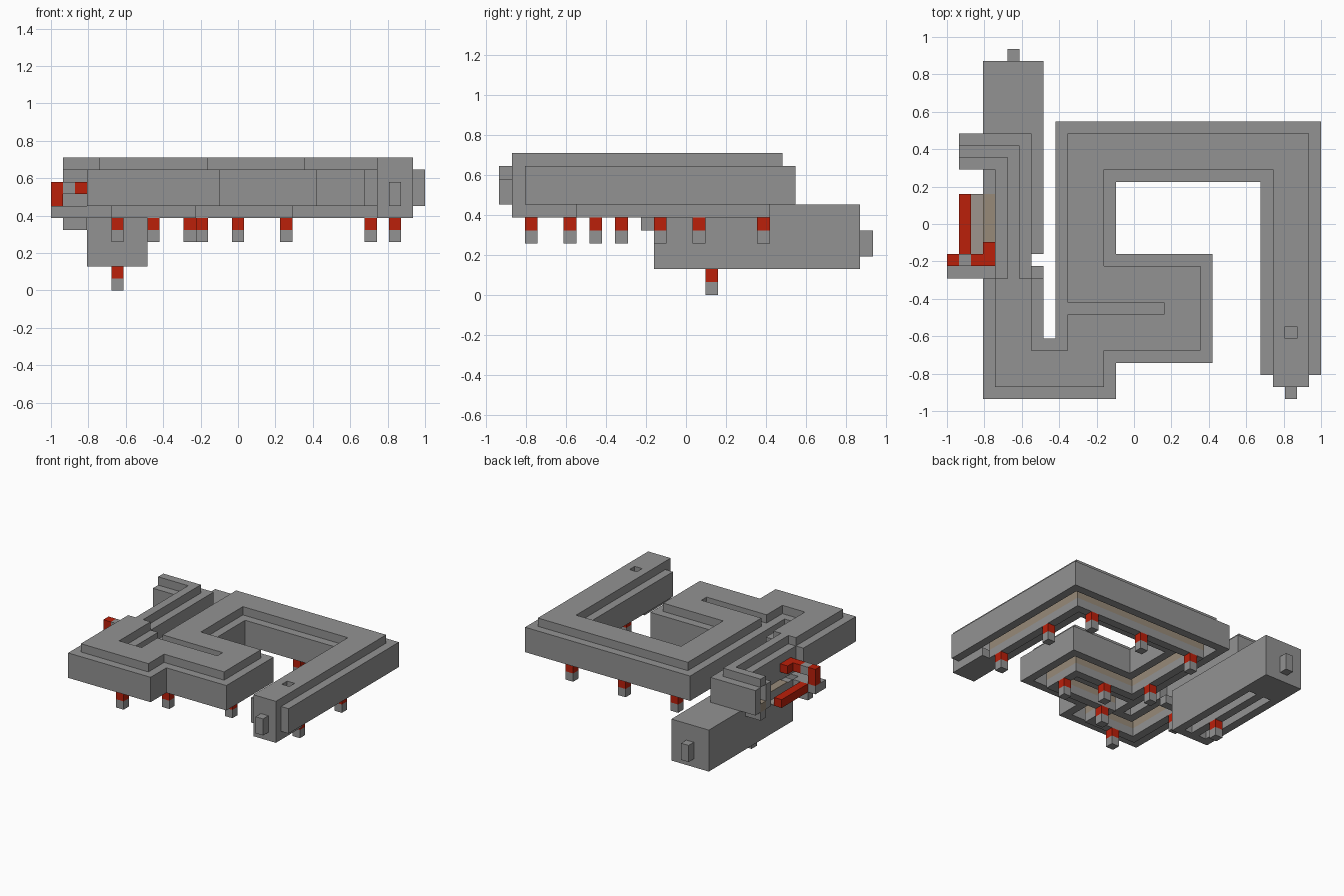
import bpy, bmesh

cube = bpy.data.objects.get("Cube")
if cube:
    bpy.data.objects.remove(cube)

U = 2 / 31          # size of one block
OX, OY = 15.5, 14.5  # centre of the block grid


def material(name, rgb):
    m = bpy.data.materials.new(name)
    m.use_nodes = True
    m.diffuse_color = (*rgb, 1)
    m.node_tree.nodes["Principled BSDF"].inputs["Base Color"].default_value = (*rgb, 1)
    return m


STONE = material("stone_grey", (0.29, 0.29, 0.29))
RED = material("signal_red", (0.50, 0.014, 0.003))
TAN = material("track_tan", (0.31, 0.255, 0.19))
TAUPE = material("pale_taupe", (0.34, 0.30, 0.27))


def finish(name, bm, mat):
    bmesh.ops.remove_doubles(bm, verts=bm.verts, dist=U / 100)
    bmesh.ops.dissolve_limit(bm, angle_limit=0.01, verts=bm.verts, edges=bm.edges)
    me = bpy.data.meshes.new(name)
    bm.to_mesh(me)
    bm.free()
    me.materials.append(mat)
    ob = bpy.data.objects.new(name, me)
    bpy.context.collection.objects.link(ob)


def quad(bm, pts):
    bm.faces.new([bm.verts.new(((x - OX) * U, (y - OY) * U, z * U)) for x, y, z in pts])


def slab(name, cells, z0, z1, mat=STONE):
    """Extrude a set of grid cells, drawing only the exposed sides."""
    bm = bmesh.new()
    for x, y in cells:
        ring = [(x, y), (x + 1, y), (x + 1, y + 1), (x, y + 1)]
        quad(bm, [(a, b, z1) for a, b in ring])
        quad(bm, [(a, b, z0) for a, b in reversed(ring)])
        for i, (dx, dy) in enumerate([(0, -1), (1, 0), (0, 1), (-1, 0)]):
            if (x + dx, y + dy) not in cells:
                a, b = ring[i], ring[(i + 1) % 4]
                quad(bm, [(*a, z0), (*b, z0), (*b, z1), (*a, z1)])
    finish(name, bm, mat)


def rect(x0, x1, y0, y1):
    return {(x, y) for x in range(x0, x1) for y in range(y0, y1)}


def box(name, x0, x1, y0, y1, z0, z1, mat=STONE):
    slab(name, rect(x0, x1, y0, y1), z0, z1, mat)


def trace(points):
    cells = set()
    for (ax, ay), (bx, by) in zip(points, points[1:]):
        cells |= rect(min(ax, bx), max(ax, bx) + 1, min(ay, by), max(ay, by) + 1)
    return cells


def grow(cells, r):
    return {(x + i, y + j) for x, y in cells
            for i in range(-r, r + 1) for j in range(-r, r + 1)}


# Winding tunnel: wide walls and roof over a narrow central track bed
path = trace([(28, 3), (28, 20), (11, 20), (11, 9), (19, 9), (19, 5),
              (11, 5), (11, 2), (5, 2), (5, 8)])
lane = trace([(5, 10), (5, 20), (1, 20)])
inner = grow(path, 1)
outer = {(x, y) for x, y in grow(path, 2)
         if not (x < 9 and y > 9) and not (x > 25 and y < 2)}
platform = rect(27, 30, 2, 6)
bed = (path | {(5, 9)}) - platform
slab("tunnel_walls", outer - inner, 7, 10)
slab("tunnel_roof", inner - {(28, 5)}, 10, 11)
slab("track_bed", bed, 6, 7)
slab("track", bed | lane, 7, 8, TAN)
slab("start_platform", platform, 6, 7)
box("tunnel_end_cap", 27, 30, 1, 2, 6, 11)
box("tunnel_end_nub", 28, 29, 0, 1, 7, 9)

# Narrow passage above the lower box, with a raised roof strip
sides = {(x, y) for x, y in grow(lane, 1) if x > 0 and y > 9} - lane
slab("passage_walls", sides, 7, 10)
slab("passage_roof", lane, 10, 11)
box("passage_bed", 1, 3, 20, 21, 6, 7)

# Lower hollow box, open below around its own track bed
shell = rect(3, 8, 12, 28)
room = rect(4, 7, 13, 24)
slab("lower_box_walls", shell - room, 2, 6)
slab("lower_box_top", shell, 6, 7)
box("lower_track_bed", 5, 6, 13, 24, 2, 3)
box("lower_track", 5, 6, 13, 24, 3, 4, TAN)
box("lower_box_nub", 5, 6, 28, 29, 3, 5)

# Support posts
posts = [(26, 20), (19, 20), (12, 20), (28, 15), (28, 7), (11, 12),
         (15, 9), (19, 7), (12, 5), (8, 2), (5, 9)]
for x, y, z in [(*p, 4) for p in posts] + [(5, 16, 0)]:
    box("post_foot", x, x + 1, y, y + 1, z, z + 1)
    box("post_head", x, x + 1, y, y + 1, z + 1, z + 2, RED)

# Control blocks beside the passage
box("control_base", 0, 8, 10, 11, 6, 7)
box("control_ledge", 0, 3, 11, 12, 6, 7)
box("control_footing", 1, 3, 11, 12, 5, 6)
box("control_bridge", 1, 2, 11, 12, 8, 9)
box("control_outer_red", 0, 1, 11, 12, 7, 9, RED)
slab("control_inner_red", rect(2, 4, 11, 12) | {(3, 12)}, 8, 9, RED)
box("control_red_bar", 1, 2, 12, 17, 6, 7, RED)
box("control_pale_plate", 2, 3, 12, 17, 6, 6.1, TAUPE)
box("control_tan_plate", 3, 4, 13, 17, 7, 7.1, TAN)
